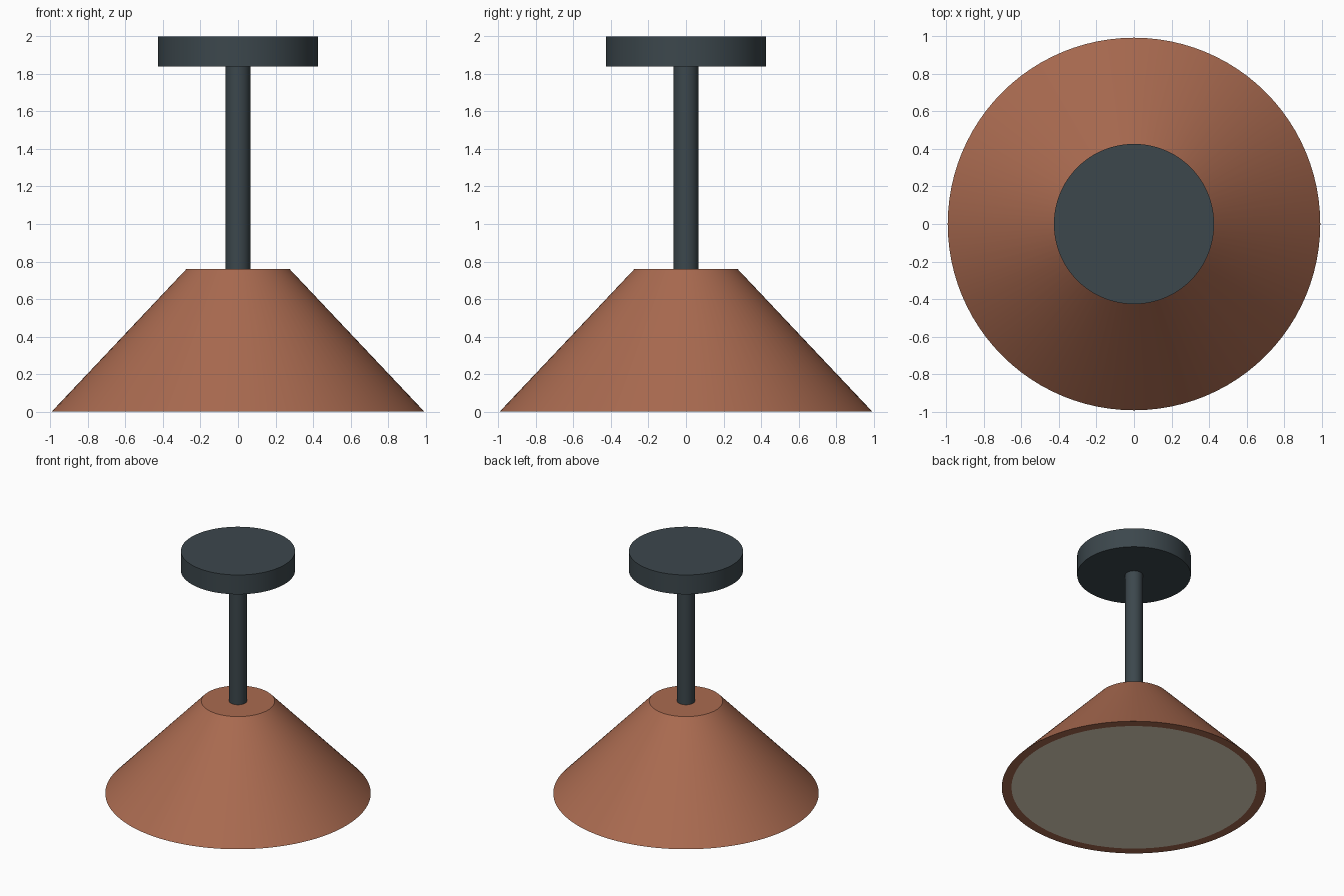
import bpy
import bmesh
import math

cube = bpy.data.objects.get("Cube")
if cube:
    bpy.data.objects.remove(cube, do_unlink=True)

SEGMENTS = 96


def make_material(name, rgb):
    mat = bpy.data.materials.new(name)
    mat.use_nodes = True
    mat.diffuse_color = (*rgb, 1)
    shader = next(n for n in mat.node_tree.nodes if n.type == 'BSDF_PRINCIPLED')
    shader.inputs["Base Color"].default_value = (*rgb, 1)
    shader.inputs["Roughness"].default_value = 0.6
    return mat


def lathe(name, profile, mat):
    """Spin a (radius, height) profile around z into a closed solid."""
    bm = bmesh.new()
    verts = [bm.verts.new((r, 0, z)) for r, z in profile]
    edges = [bm.edges.new(pair) for pair in zip(verts, verts[1:])]
    bmesh.ops.spin(bm, geom=verts + edges, cent=(0, 0, 0), axis=(0, 0, 1),
                   angle=math.tau, steps=SEGMENTS, use_duplicate=False)
    bmesh.ops.remove_doubles(bm, verts=bm.verts, dist=0.0001)
    bmesh.ops.recalc_face_normals(bm, faces=bm.faces)
    mesh = bpy.data.meshes.new(name)
    bm.to_mesh(mesh)
    bm.free()
    mesh.materials.append(mat)
    obj = bpy.data.objects.new(name, mesh)
    bpy.context.collection.objects.link(obj)
    bpy.ops.object.select_all(action='DESELECT')
    obj.select_set(True)
    bpy.context.view_layer.objects.active = obj
    bpy.ops.object.shade_smooth_by_angle(angle=math.radians(30))
    return obj


copper = make_material("copper", (0.40, 0.145, 0.08))
charcoal = make_material("charcoal", (0.045, 0.063, 0.073))
warm_white = make_material("warm_white", (0.84, 0.75, 0.58))

# Conical shade, with a shallow recess underneath for the diffuser
lathe("shade", [(0, 0.76), (0.275, 0.76), (0.993, 0), (0.92, 0),
                (0.92, 0.02), (0, 0.02)], copper)

# Round diffuser, flush with the rim of the shade
lathe("diffuser", [(0, 0.015), (0.92, 0.015), (0.92, 0), (0, 0)], warm_white)

# Stem, running from the shade into the ceiling mount
lathe("stem", [(0, 1.88), (0.066, 1.88), (0.066, 0.72), (0, 0.72)], charcoal)

# Ceiling mount
lathe("ceiling_mount", [(0, 2), (0.427, 2), (0.427, 1.84), (0, 1.84)], charcoal)
